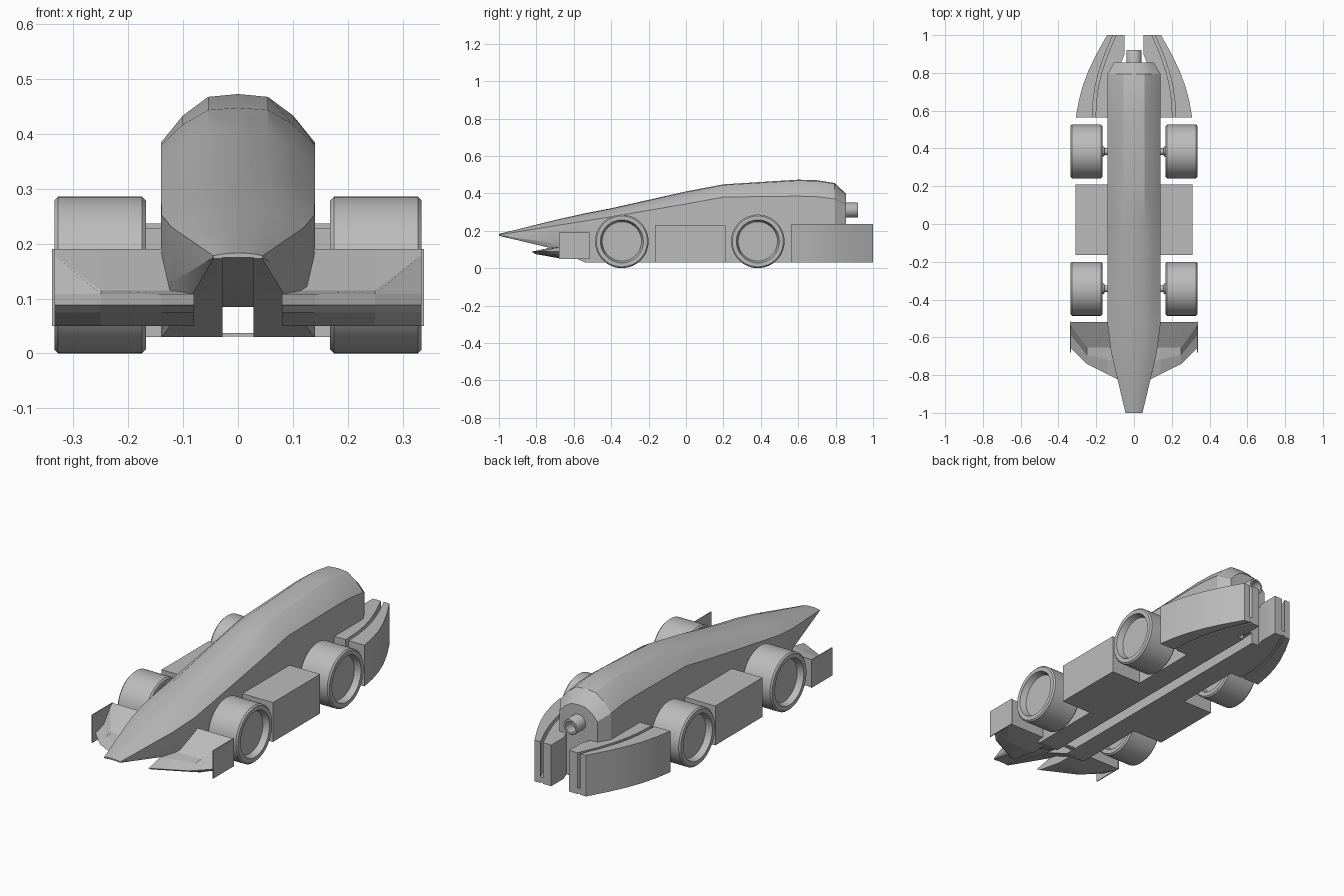
import bpy, bmesh, math
from mathutils import Matrix

if "Cube" in bpy.data.objects:
    bpy.data.objects.remove(bpy.data.objects["Cube"])

grey = bpy.data.materials.new("plain_grey")
grey.use_nodes = True
grey.diffuse_color = (0.5, 0.5, 0.5, 1)
grey.node_tree.nodes["Principled BSDF"].inputs["Base Color"].default_value = (0.5, 0.5, 0.5, 1)


def finish(bm, name, smooth=None):
    bmesh.ops.recalc_face_normals(bm, faces=bm.faces)
    mesh = bpy.data.meshes.new(name)
    bm.to_mesh(mesh)
    bm.free()
    mesh.materials.append(grey)
    ob = bpy.data.objects.new(name, mesh)
    bpy.context.collection.objects.link(ob)
    if smooth:
        bpy.ops.object.select_all(action='DESELECT')
        ob.select_set(True)
        bpy.context.view_layer.objects.active = ob
        bpy.ops.object.shade_smooth_by_angle(angle=math.radians(smooth))
    return ob


def loft(name, rings, smooth=None):
    """Skin a row of closed rings and cap both ends."""
    bm = bmesh.new()
    rows = [[bm.verts.new(p) for p in ring] for ring in rings]
    n = len(rows[0])
    for a, b in zip(rows, rows[1:]):
        for i in range(n):
            j = (i + 1) % n
            bm.faces.new((a[i], a[j], b[j], b[i]))
    bm.faces.new(rows[0])
    bm.faces.new(rows[-1])
    return finish(bm, name, smooth)


def box(name, x, y, z):
    ring = lambda yy: [(x[0], yy, z[0]), (x[1], yy, z[0]), (x[1], yy, z[1]), (x[0], yy, z[1])]
    return loft(name, [ring(y[0]), ring(y[1])])


def turned(name, profile, matrix, steps=48):
    """Revolve (radius, offset) points around local z, closed at both ends."""
    rings = []
    for r, h in profile:
        rings.append([matrix @ Matrix.Rotation(2 * math.pi * i / steps, 4, 'Z')
                      @ Matrix.Translation((r, 0, h)) @ Matrix().to_translation()
                      for i in range(steps)])
    return loft(name, rings, 35)


# Body: one cross-section repeated along the length, with a channel underneath
def body_ring(y, zb, zl, zs, zt, wb, w):
    rise = zt - zs
    zc = max(0.085, zb + 0.002)
    half = [(0.028, zc), (0.028, zb), (wb, zb), (w, zl), (w, zs),
            (0.72 * w, zs + 0.55 * rise), (0.39 * w, zs + 0.94 * rise)]
    pts = half + [(0, zt)] + [(-x, z) for x, z in reversed(half)]
    return [(x, y, z) for x, z in pts]


sections = [
    (-1.0, .173, .175, .178, .183, .044, .045),
    (-.68, .097, .13, .23, .262, .09, .121),
    (-.54, .03, .10, .252, .293, .139, .139),
    (-.40, .03, .06, .275, .32, .14, .14),
    (0.0, .03, .06, .343, .41, .14, .14),
    (.20, .03, .06, .38, .448, .14, .14),
    (.60, .03, .06, .385, .473, .14, .14),
    (.70, .03, .06, .382, .47, .14, .14),
    (.795, .03, .06, .37, .455, .14, .14),
    (.855, .03, .06, .34, .398, .105, .105),
]
loft("body", [body_ring(*s) for s in sections], 25)

# Rear canister with a hollow mouth
turned("canister", [(.04, 0), (.04, .115), (.037, .12), (.028, .12), (.028, .07)],
       Matrix.Translation((0, .80, .31)) @ Matrix.Rotation(-math.pi / 2, 4, 'X'), 32)


def blade(name, s, rows, z):
    """Curved upright plate from (y, inner x, outer x) rows."""
    loft(name, [[(s * a, y, z[0]), (s * b, y, z[0]), (s * b, y, z[1]), (s * a, y, z[1])]
                for y, a, b in rows], 30)


def mix(a, b, t):
    return a + (b - a) * t


outer_curve = [(.565, .308), (.65, .293), (.73, .272), (.81, .242), (.90, .199), (1.0, .143)]

for s, side in ((1, "left"), (-1, "right")):
    # Wheels, dished on both sides, with axles
    for y, end in ((-.343, "front"), (.384, "rear")):
        place = Matrix.Translation((s * .168, y, .143)) @ Matrix.Rotation(s * math.pi / 2, 4, 'Y')
        turned(f"{end}_{side}_wheel",
               [(.105, .03), (.115, 0), (.136, 0), (.143, .007), (.143, .160),
                (.136, .167), (.115, .167), (.105, .137)], place, 64)
        axle = Matrix.Translation((s * .13, y, .143)) @ Matrix.Rotation(s * math.pi / 2, 4, 'Y')
        turned(f"{end}_{side}_axle", [(.018, 0), (.018, .026), (.027, .028), (.027, .08)], axle, 24)

    # Side pod
    box(f"{side}_side_pod", sorted((s * .135, s * .31)), (-.165, .21), (.03, .228))

    # Front wing: solid wedge tapering and sweeping toward the tip
    wing = []
    for x, lead, brk, zbrk in ((.08, -.825, -.655, .115), (.14, -.795, -.655, .115),
                               (.25, -.74, -.655, .115), (.335, -.655, -.535, .18)):
        wing.append([(s * x, lead, .088), (s * x, mix(lead, brk, .55), .108), (s * x, brk, zbrk),
                     (s * x, -.52, .19), (s * x, -.52, .05), (s * x, brk - .005, .05),
                     (s * x, lead + .02, .075)])
    loft(f"{side}_front_wing", wing)
    box(f"{side}_end_plate", sorted((s * .334, s * .339)), (-.68, -.515), (.05, .19))

    # Rear fins: two curved blades split by a slot, joined at the floor
    outer, inner, floor = [], [], []
    for y, xo in outer_curve:
        t = (y - .565) / .435
        slot_out = xo - mix(.088, .032, t)
        slot_in = slot_out - .016
        root = .12 if y < .8 else (.085 if y < .85 else .05)
        outer.append((y, slot_out, xo))
        inner.append((y, root, slot_in))
        floor.append((y, slot_in - .005, slot_out + .005))
    blade(f"{side}_outer_fin", s, outer, (.03, .237))
    blade(f"{side}_inner_fin", s, inner, (.03, .237))
    blade(f"{side}_fin_floor", s, floor, (.035, .06))

# Thin tie bar across the channel
box("tie_bar", (-.03, .03), (-.50, -.48), (.031, .037))
